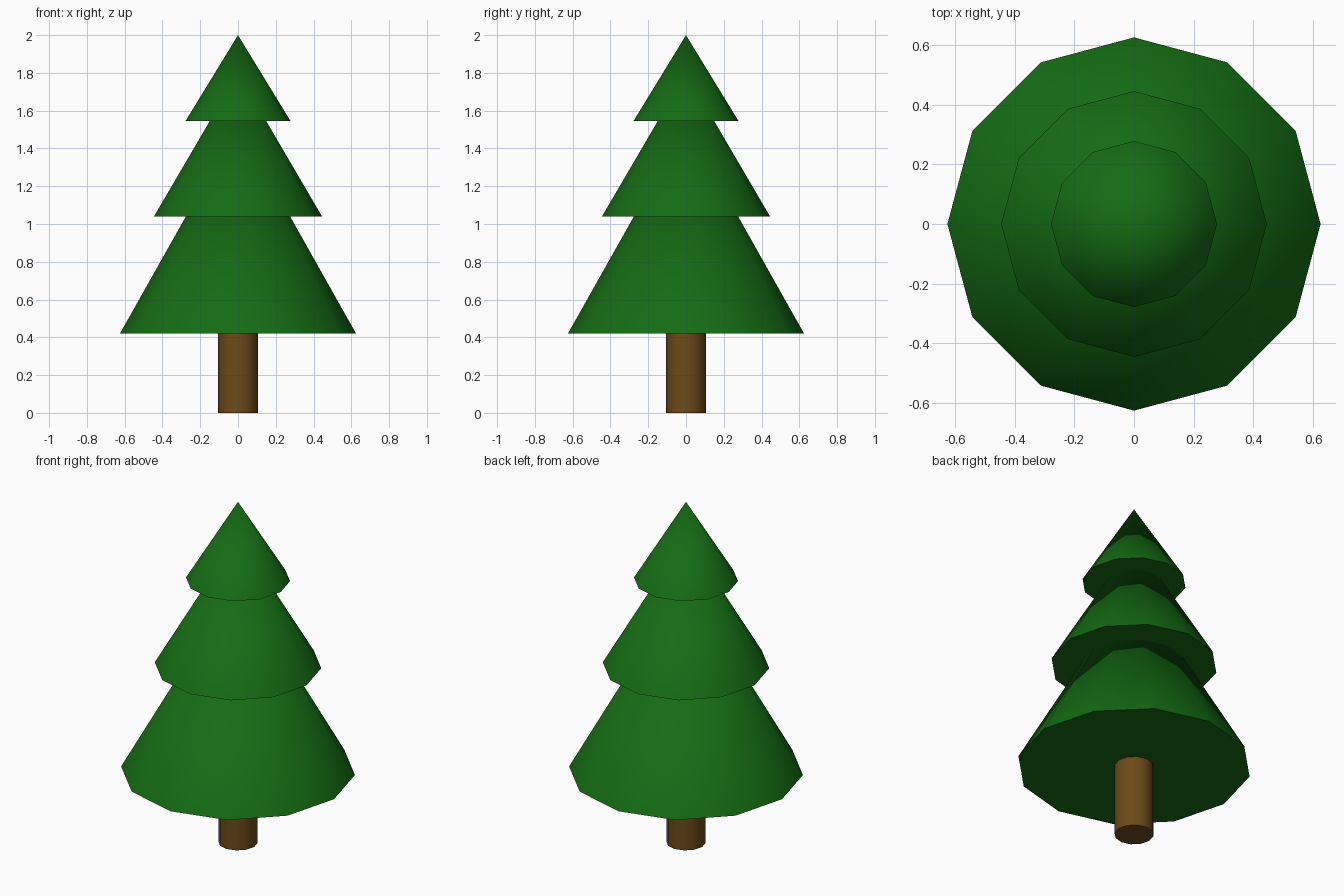
import bpy
import math

if "Cube" in bpy.data.objects:
    bpy.data.objects.remove(bpy.data.objects["Cube"])


def material(name, color):
    mat = bpy.data.materials.new(name)
    mat.diffuse_color = (*color, 1.0)
    mat.use_nodes = True
    mat.node_tree.nodes["Principled BSDF"].inputs["Base Color"].default_value = mat.diffuse_color
    return mat


def add_cone(name, sides, r_bottom, r_top, z_bottom, z_top, mat):
    """Upright cone or cylinder between two heights, smooth sides and sharp rims."""
    bpy.ops.mesh.primitive_cone_add(
        vertices=sides, radius1=r_bottom, radius2=r_top,
        depth=z_top - z_bottom, location=(0, 0, (z_bottom + z_top) / 2))
    obj = bpy.context.object
    obj.name = name
    obj.data.materials.append(mat)
    bpy.ops.object.shade_smooth_by_angle(angle=math.radians(50))
    return obj


green = material("needles", (0.007, 0.15, 0.007))
brown = material("bark", (0.15, 0.07, 0.01))

# Trunk, reaching slightly into the lowest tier
add_cone("trunk", 12, 0.105, 0.105, 0.0, 0.44, brown)

# Three overlapping foliage tiers: radius, base height, tip height
tiers = {
    "lower_foliage": (0.625, 0.42, 1.53),
    "middle_foliage": (0.445, 1.04, 1.80),
    "upper_foliage": (0.278, 1.545, 2.0),
}
for name, (radius, base, tip) in tiers.items():
    add_cone(name, 12, radius, 0.0, base, tip, green)
